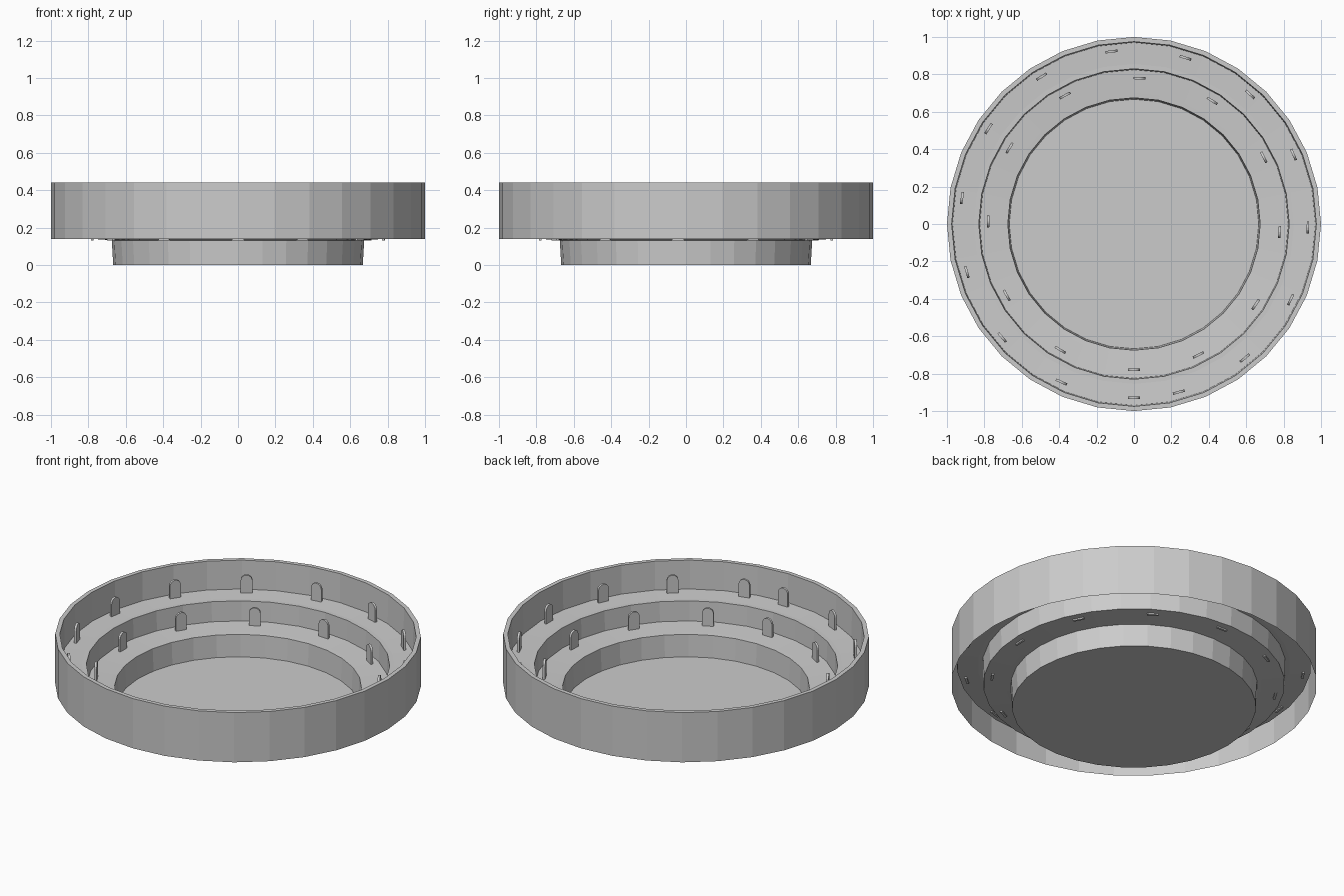
import bpy, bmesh, math

if "Cube" in bpy.data.objects:
    bpy.data.objects.remove(bpy.data.objects["Cube"])

SIDES = 32


def link(name, bm):
    mesh = bpy.data.meshes.new(name)
    bm.to_mesh(mesh)
    bm.free()
    ob = bpy.data.objects.new(name, mesh)
    bpy.context.collection.objects.link(ob)
    return ob


def lathe(name, profile, cap_last=False):
    """Sweep (radius, z) points around z with flat faces."""
    bm = bmesh.new()
    rings = []
    for r, z in profile:
        rings.append([bm.verts.new((r * math.cos(2 * math.pi * i / SIDES),
                                    r * math.sin(2 * math.pi * i / SIDES), z))
                      for i in range(SIDES)])
    for lo, hi in zip(rings, rings[1:]):
        for i in range(SIDES):
            j = (i + 1) % SIDES
            bm.faces.new((lo[i], lo[j], hi[j], hi[i]))
    if cap_last:
        bm.faces.new(rings[-1])
    return link(name, bm)


def arch_tab(name, width, height, thick):
    """Upright tab with a rounded top, thin along y."""
    bm = bmesh.new()
    r = width / 2
    pts = [(-r, 0), (r, 0)]
    pts += [(r * math.cos(math.pi * k / 8), height - r + r * math.sin(math.pi * k / 8))
            for k in range(9)]
    face = bm.faces.new([bm.verts.new((x, -thick / 2, z)) for x, z in pts])
    ext = bmesh.ops.extrude_face_region(bm, geom=[face], use_keep_orig=True)
    moved = [g for g in ext["geom"] if isinstance(g, bmesh.types.BMVert)]
    bmesh.ops.translate(bm, verts=moved, vec=(0, thick, 0))
    bmesh.ops.recalc_face_normals(bm, faces=bm.faces)
    return link(name, bm)


def tab_ring(name, count, step, radius, z):
    """Tabs spaced clockwise from the front, sharing one mesh."""
    first = arch_tab(name, 0.064, 0.115, 0.013)
    for k in range(count):
        ob = first if k == 0 else first.copy()
        if k:
            bpy.context.collection.objects.link(ob)
        a = math.radians(270 - step * k)
        ob.location = (radius * math.cos(a), radius * math.sin(a), z)
        ob.rotation_euler.z = a + math.pi / 2


# Outer wall, rim, upper tier, lower tier and floor as one thin stepped shell
lathe("stepped_bowl", [
    (1.0, 0.14), (1.0, 0.44), (0.975, 0.44),      # outer wall and rim
    (0.97, 0.268), (0.855, 0.262), (0.83, 0.262),  # upper tier and its lip
    (0.825, 0.143), (0.70, 0.134), (0.675, 0.132),  # lower tier and its lip
    (0.667, 0.0)], cap_last=True)                 # inner wall and floor

# Rounded tabs standing on each tier
tab_ring("upper_tier_tab", 15, 24.65, 0.93, 0.258)
tab_ring("lower_tier_tab", 12, 30.35, 0.78, 0.132)
